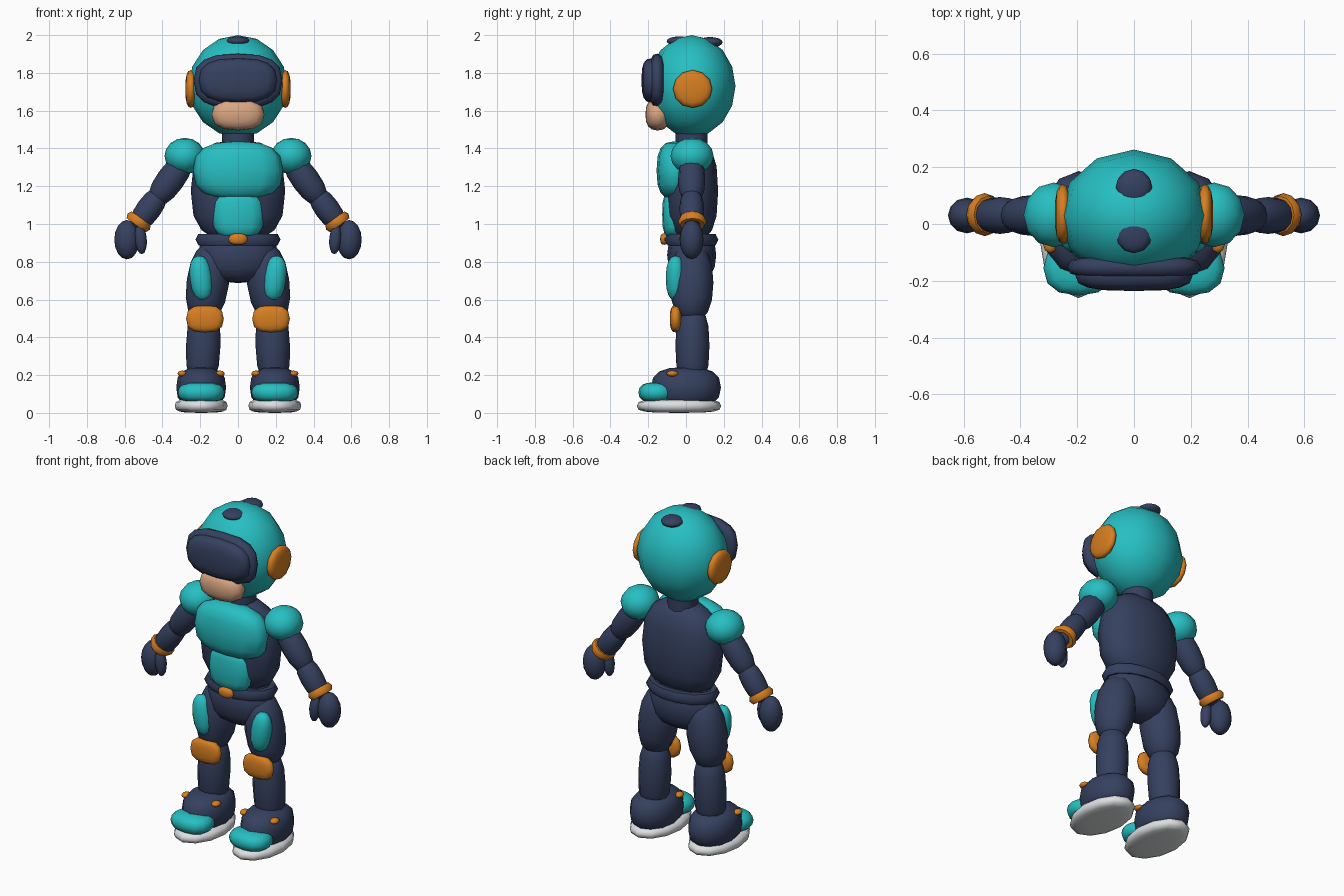
import bpy, bmesh, math
from mathutils import Matrix, Vector

if "Cube" in bpy.data.objects:
    bpy.data.objects.remove(bpy.data.objects["Cube"])


def material(name, rgb):
    m = bpy.data.materials.new(name)
    m.diffuse_color = (*rgb, 1)
    m.use_nodes = True
    m.node_tree.nodes["Principled BSDF"].inputs["Base Color"].default_value = m.diffuse_color
    return m


NAVY = material("navy", (0.036, 0.052, 0.115))
TEAL = material("teal", (0.02, 0.52, 0.54))
ORANGE = material("orange", (0.68, 0.21, 0.015))
SKIN = material("skin", (0.70, 0.38, 0.23))
GREY = material("light_grey", (0.72, 0.74, 0.75))


def power(v, e):
    return math.copysign(abs(v) ** e, v) if abs(v) > 1e-6 else 0.0


def finish(name, bm, mat, loc, tilt):
    """Turn a bmesh into a smooth object, leaning by tilt degrees about y."""
    bmesh.ops.transform(bm, verts=bm.verts, matrix=Matrix.Translation(loc) @ Matrix.Rotation(math.radians(tilt), 4, 'Y'))
    bmesh.ops.recalc_face_normals(bm, faces=bm.faces)
    me = bpy.data.meshes.new(name)
    bm.to_mesh(me)
    bm.free()
    me.materials.append(mat)
    ob = bpy.data.objects.new(name, me)
    bpy.context.collection.objects.link(ob)
    bpy.ops.object.select_all(action='DESELECT')
    ob.select_set(True)
    bpy.context.view_layer.objects.active = ob
    bpy.ops.object.shade_smooth_by_angle(angle=math.radians(55))
    return ob


def blob(name, mat, loc, size, tilt=0, pole='Z', around=1.0, along=1.0, seg=12, rings=8):
    """Ellipsoid; exponents below 1 make it boxier around / along its pole."""
    bm = bmesh.new()
    bmesh.ops.create_uvsphere(bm, u_segments=seg, v_segments=rings, radius=1)
    for v in bm.verts:
        r = math.hypot(v.co.x, v.co.y)
        a = math.atan2(v.co.y, v.co.x)
        rr = power(r, along)
        p = Vector((rr * power(math.cos(a), around), rr * power(math.sin(a), around), power(v.co.z, along)))
        if pole == 'Y':
            p = Vector((p.x, p.z, p.y))
        elif pole == 'X':
            p = Vector((p.z, p.x, p.y))
        v.co = Vector((p.x * size[0], p.y * size[1], p.z * size[2]))
    return finish(name, bm, mat, loc, tilt)


def ring(name, mat, loc, rx, ry, thick, height, tilt=0, seg=14, sides=6):
    """Torus with an oval path and an oval section."""
    bm = bmesh.new()
    loops = []
    for i in range(seg):
        a = 2 * math.pi * i / seg
        loop = []
        for j in range(sides):
            b = 2 * math.pi * j / sides
            d = thick * math.cos(b)
            loop.append(bm.verts.new(((rx + d) * math.cos(a), (ry + d) * math.sin(a), height * math.sin(b))))
        loops.append(loop)
    for i in range(seg):
        p, q = loops[i], loops[(i + 1) % seg]
        for j in range(sides):
            k = (j + 1) % sides
            bm.faces.new((p[j], q[j], q[k], p[k]))
    return finish(name, bm, mat, loc, tilt)


# Head
blob("helmet", TEAL, (0, 0.03, 1.73), (0.262, 0.232, 0.27))
blob("visor_frame", NAVY, (0, -0.152, 1.757), (0.235, 0.04, 0.145), pole='Y', around=0.75, along=0.6, seg=16)
blob("visor_glass", NAVY, (0, -0.18, 1.76), (0.207, 0.056, 0.118), pole='Y', around=0.75, along=0.7, seg=16)
blob("face", SKIN, (0, -0.15, 1.58), (0.14, 0.065, 0.085), pole='Y', around=0.8, along=0.8)
blob("helmet_front_vent", NAVY, (0, -0.035, 1.968), (0.064, 0.068, 0.025))
blob("helmet_back_vent", NAVY, (0, 0.128, 1.962), (0.064, 0.066, 0.028))

# Neck and trunk
bm = bmesh.new()
bmesh.ops.create_cone(bm, cap_ends=True, segments=12, radius1=0.085, radius2=0.085, depth=0.14)
finish("neck", bm, NAVY, (0, 0.03, 1.43), 0)
blob("torso", NAVY, (0, 0.03, 1.175), (0.25, 0.14, 0.27), around=0.9, along=0.75)
blob("chest_plate", TEAL, (0, -0.06, 1.283), (0.238, 0.096, 0.155), around=0.85, along=0.75)
blob("belly_plate", TEAL, (0, -0.068, 1.05), (0.137, 0.058, 0.125), around=0.85, along=0.65)
blob("pelvis", NAVY, (0, 0.03, 0.835), (0.213, 0.13, 0.148), along=0.85)
ring("belt", NAVY, (0, 0.03, 0.917), 0.195, 0.115, 0.03, 0.035)
blob("buckle", ORANGE, (0, -0.115, 0.92), (0.05, 0.022, 0.03), along=0.8)

for s, side in ((1, "right"), (-1, "left")):
    # Ear discs
    blob("ear_disc_" + side, ORANGE, (s * 0.25, 0.035, 1.715), (0.029, 0.104, 0.1), pole='X', along=0.8)

    # Arm
    blob("shoulder_" + side, TEAL, (s * 0.282, 0.032, 1.36), (0.107, 0.114, 0.096))
    blob("upper_arm_" + side, NAVY, (s * 0.357, 0.03, 1.235), (0.074, 0.072, 0.155), tilt=-s * 36, along=0.85)
    blob("forearm_" + side, NAVY, (s * 0.472, 0.03, 1.08), (0.066, 0.065, 0.125), tilt=-s * 36, along=0.85)
    ring("cuff_" + side, ORANGE, (s * 0.526, 0.033, 1.012), 0.052, 0.055, 0.021, 0.026, tilt=-s * 36, seg=12)
    blob("hand_" + side, NAVY, (s * 0.588, 0.03, 0.917), (0.067, 0.063, 0.104))
    blob("thumb_" + side, NAVY, (s * 0.515, 0.0, 0.92), (0.032, 0.034, 0.08), tilt=s * 5)

    # Leg
    blob("thigh_" + side, NAVY, (s * 0.16, 0.03, 0.69), (0.112, 0.115, 0.212), tilt=-s * 8, along=0.85)
    blob("thigh_plate_" + side, TEAL, (s * 0.195, -0.055, 0.713), (0.06, 0.052, 0.12), tilt=s * 7, along=0.85)
    blob("knee_pad_" + side, ORANGE, (s * 0.175, -0.055, 0.498), (0.1, 0.031, 0.072), pole='Y', around=0.75, along=0.75)
    blob("shin_" + side, NAVY, (s * 0.184, 0.034, 0.355), (0.091, 0.09, 0.2), tilt=-s * 2, along=0.7)

    # Boot
    blob("boot_" + side, NAVY, (s * 0.195, 0.0, 0.135), (0.132, 0.185, 0.108), along=0.75)
    blob("toe_cap_" + side, TEAL, (s * 0.195, -0.155, 0.108), (0.124, 0.097, 0.054), around=0.85, along=0.75)
    blob("sole_" + side, GREY, (s * 0.195, -0.037, 0.037), (0.14, 0.224, 0.037), along=0.6)
    for dx in (-0.1, 0.1):
        blob("boot_stud_" + side, ORANGE, (s * 0.195 + dx, -0.072, 0.208), (0.025, 0.031, 0.016), seg=8, rings=6)
